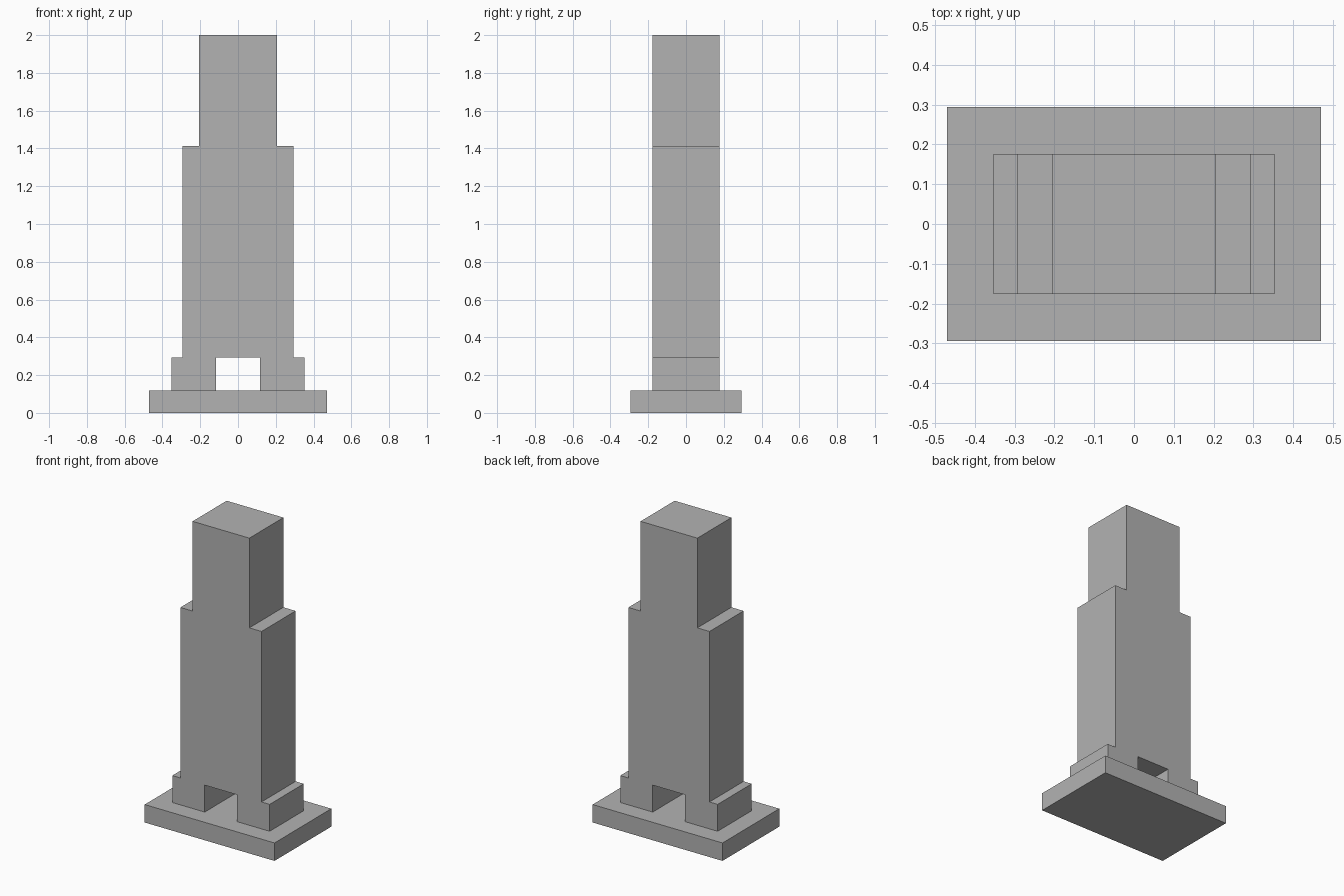
import bpy
import bmesh

cube = bpy.data.objects.get("Cube")
if cube:
    bpy.data.objects.remove(cube, do_unlink=True)

U = 2 / 34  # grid module: the whole model is 34 modules tall

stone = bpy.data.materials.new("grey_stone")
stone.use_nodes = True
colour = (0.45, 0.45, 0.45, 1)
stone.diffuse_color = colour
stone.node_tree.nodes["Principled BSDF"].inputs["Base Color"].default_value = colour


def extrude_profile(name, half_profile, depth):
    """Mirror a right-hand (x, z) outline and extrude it along y."""
    outline = half_profile + [(-x, z) for x, z in reversed(half_profile)]
    bm = bmesh.new()
    verts = [bm.verts.new((x * U, -depth * U / 2, z * U)) for x, z in outline]
    face = bm.faces.new(verts)
    result = bmesh.ops.extrude_face_region(bm, geom=[face], use_keep_orig=True)
    moved = [g for g in result["geom"] if isinstance(g, bmesh.types.BMVert)]
    bmesh.ops.translate(bm, verts=moved, vec=(0, depth * U, 0))
    bmesh.ops.recalc_face_normals(bm, faces=bm.faces)
    mesh = bpy.data.meshes.new(name)
    bm.to_mesh(mesh)
    bm.free()
    mesh.materials.append(stone)
    obj = bpy.data.objects.new(name, mesh)
    bpy.context.collection.objects.link(obj)
    return obj


# Ground slab
extrude_profile("base_slab", [(8, 0), (8, 2)], 10)

# Stepped tower with a passage between its two feet
extrude_profile("stepped_tower", [
    (2, 5), (2, 2), (6, 2), (6, 5), (5, 5), (5, 24), (3.5, 24), (3.5, 34),
], 6)
